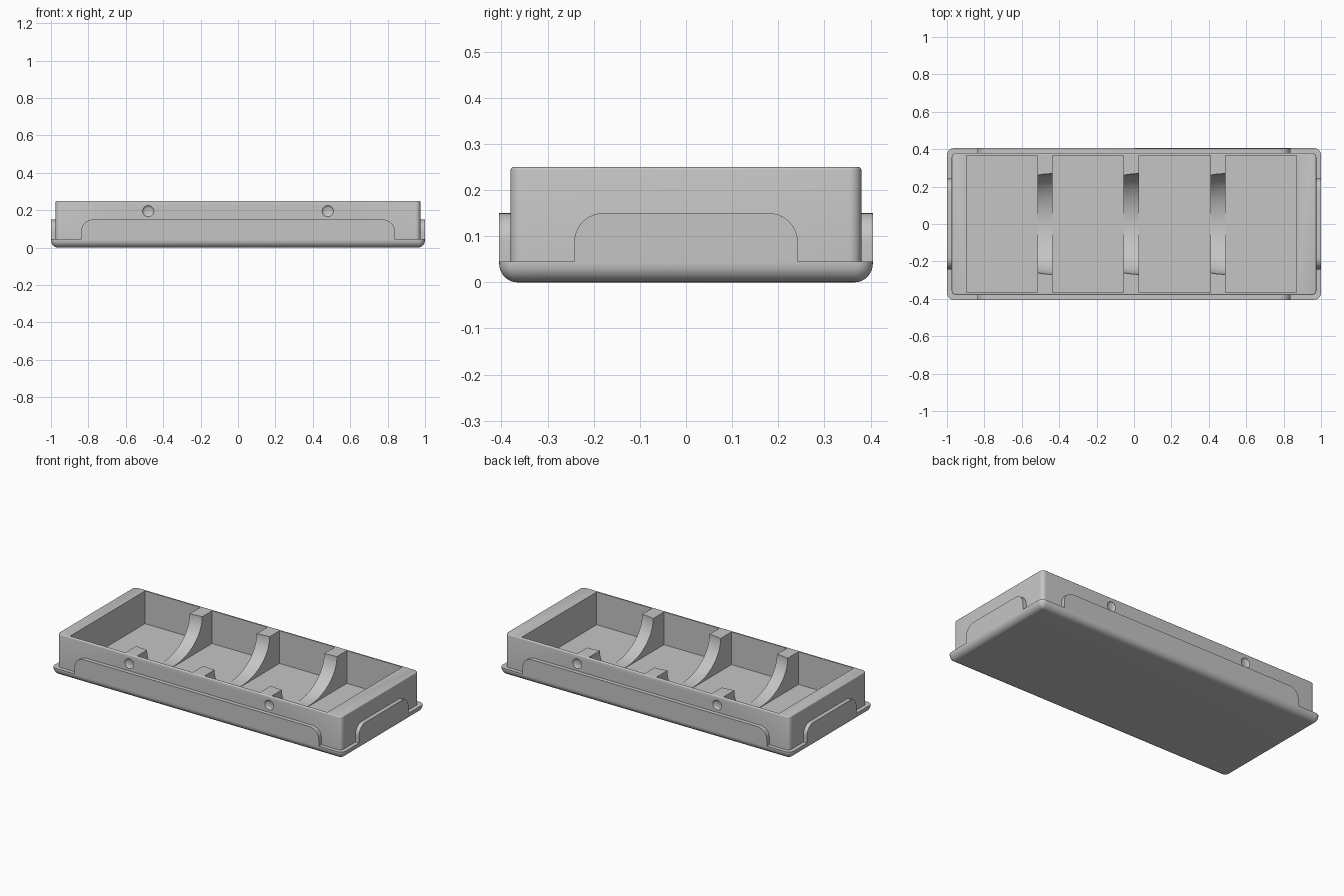
import bpy, bmesh, math
from mathutils import Vector, Matrix

if "Cube" in bpy.data.objects:
    bpy.data.objects.remove(bpy.data.objects["Cube"])

grey = bpy.data.materials.new("light_grey")
grey.diffuse_color = (0.56, 0.56, 0.56, 1)
grey.use_nodes = True
grey.node_tree.nodes["Principled BSDF"].inputs["Base Color"].default_value = grey.diffuse_color


def make(name, bm):
    bmesh.ops.recalc_face_normals(bm, faces=bm.faces)
    me = bpy.data.meshes.new(name)
    bm.to_mesh(me)
    bm.free()
    ob = bpy.data.objects.new(name, me)
    bpy.context.collection.objects.link(ob)
    me.materials.append(grey)
    return ob


def loft(name, rings):
    """Stack loops of points into a closed solid."""
    bm = bmesh.new()
    loops = [[bm.verts.new(p) for p in ring] for ring in rings]
    n = len(loops[0])
    for a, b in zip(loops, loops[1:]):
        for i in range(n):
            j = (i + 1) % n
            bm.faces.new((a[i], a[j], b[j], b[i]))
    bm.faces.new(loops[0])
    bm.faces.new(loops[-1])
    return make(name, bm)


def rounded_rect(hx, hy, r, z, seg=8):
    pts = []
    for k, (sx, sy) in enumerate([(1, 1), (-1, 1), (-1, -1), (1, -1)]):
        for i in range(seg + 1):
            a = math.pi / 2 * (k + i / seg)
            pts.append((sx * (hx - r) + r * math.cos(a),
                        sy * (hy - r) + r * math.sin(a), z))
    return pts


def smooth(ob):
    bpy.ops.object.select_all(action='DESELECT')
    ob.select_set(True)
    bpy.context.view_layer.objects.active = ob
    bpy.ops.object.shade_smooth_by_angle(angle=math.radians(35))


def cut(ob, cutter):
    bpy.context.view_layer.objects.active = ob
    m = ob.modifiers.new("cut", 'BOOLEAN')
    m.operation = 'DIFFERENCE'
    m.solver = 'EXACT'
    m.object = cutter
    bpy.ops.object.modifier_apply(modifier=m.name)
    bpy.data.objects.remove(cutter)


# base flange with rounded underside
R = 0.04
rings = []
for i in range(9):
    a = math.pi / 2 * i / 8
    d = R * (1 - math.sin(a))
    rings.append(rounded_rect(1 - d, 0.405 - d, max(0.036 - d, 0.001), R * (1 - math.cos(a))))
rings.append(rounded_rect(1, 0.405, 0.036, 0.045))
smooth(loft("base_flange", rings))

# tray body with softly rounded rim
rings = [rounded_rect(0.975, 0.38, 0.026, 0.03)]
for i in range(4):
    a = math.pi / 2 * i / 3
    d = 0.006 * (1 - math.cos(a))
    rings.append(rounded_rect(0.975 - d, 0.38 - d, 0.026 - d, 0.244 + 0.006 * math.sin(a)))
body = loft("tray_body", rings)

# four pockets
FLOOR = 0.047
pockets = [(-0.895, -0.515), (-0.435, -0.055), (0.028, 0.408), (0.49, 0.87)]
for x0, x1 in pockets:
    bm = bmesh.new()
    bmesh.ops.create_cube(bm, size=1, matrix=Matrix.LocRotScale(
        Vector(((x0 + x1) / 2, 0, (FLOOR + 0.4) / 2)), None,
        Vector((x1 - x0, 0.734, 0.4 - FLOOR))))
    cut(body, make("pocket_cutter", bm))

# rounded scoop through each divider, slightly flared to the right
for (_, x0), (x1, _) in zip(pockets, pockets[1:]):
    rings = []
    for x, hy in ((x0 - 0.02, 0.258), (x1 - 0.04, 0.268), (x1 + 0.02, 0.271)):
        rings.append([(x, hy * math.cos(2 * math.pi * (i + 0.5) / 64),
                       0.25 + 0.2 * math.sin(2 * math.pi * (i + 0.5) / 64)) for i in range(64)])
    cut(body, loft("scoop_cutter", rings))

# shallow round dimples, front and back
for sx in (-1, 1):
    for sy in (-1, 1):
        bm = bmesh.new()
        bmesh.ops.create_uvsphere(bm, u_segments=24, v_segments=16, radius=0.03,
                                  matrix=Matrix.LocRotScale(Vector((sx * 0.48, sy * 0.38, 0.195)),
                                                            None, Vector((1, 0.38, 1))))
        cut(body, make("dimple_cutter", bm))
smooth(body)


# raised side panels with rounded upper corners
def panel(name, half, r, inner, outer, turn):
    prof = [(-half, 0.04), (half, 0.04)]
    for k, s in ((0, 1), (1, -1)):
        for i in range(11):
            a = math.pi / 2 * (k + i / 10)
            prof.append((s * (half - r) + r * math.cos(a), 0.15 - r + r * math.sin(a)))
    rot = Matrix.Rotation(turn, 3, 'Z')
    smooth(loft(name, [[rot @ Vector((u, -d, z)) for u, z in prof] for d in (inner, outer)]))


panel("front_panel", 0.838, 0.062, 0.372, 0.405, 0)
panel("back_panel", 0.838, 0.062, 0.372, 0.405, math.pi)
panel("right_panel", 0.242, 0.062, 0.965, 1.0, math.pi / 2)
panel("left_panel", 0.242, 0.062, 0.965, 1.0, -math.pi / 2)
